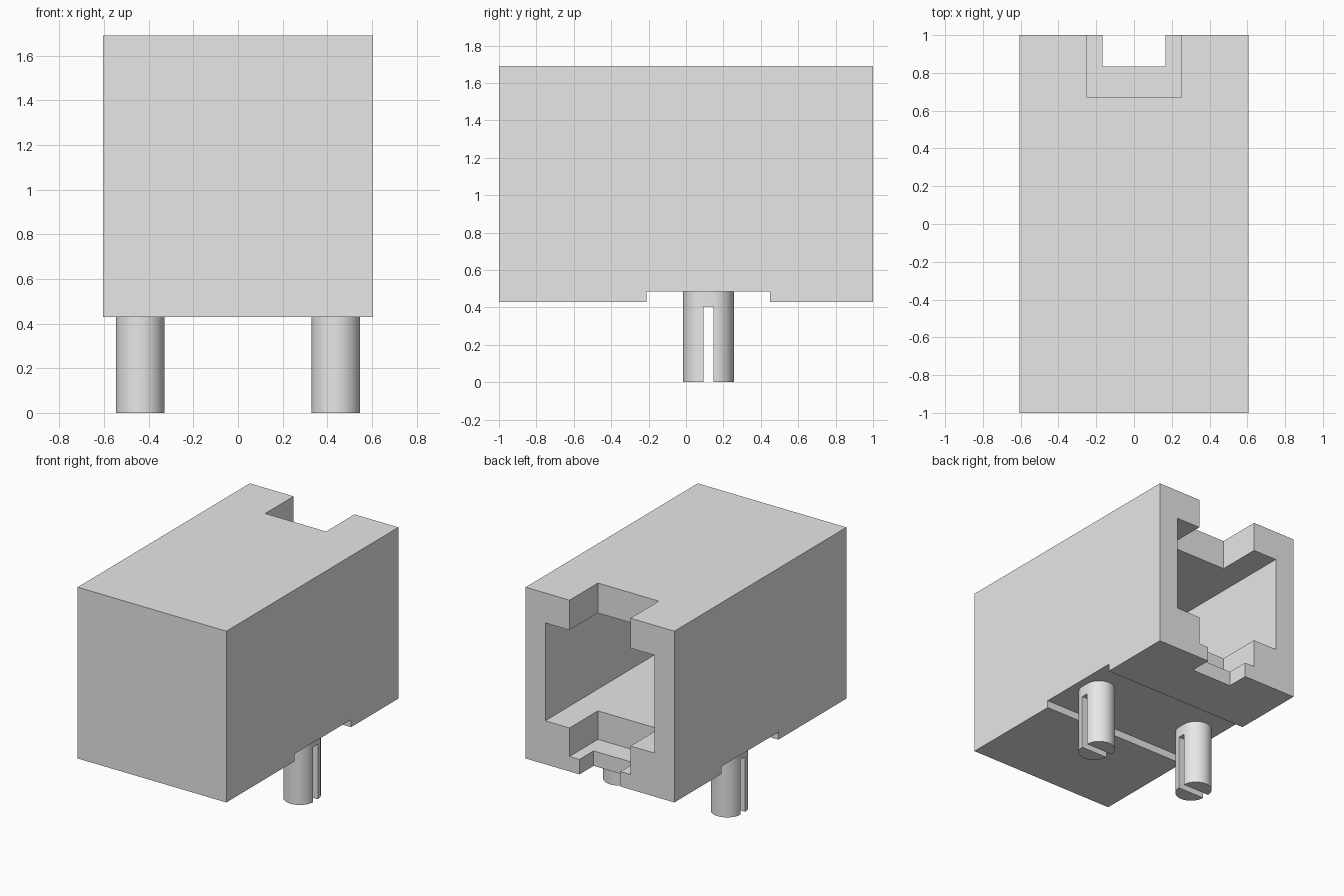
import bpy, bmesh, math

if "Cube" in bpy.data.objects:
    bpy.data.objects.remove(bpy.data.objects["Cube"], do_unlink=True)

grey = bpy.data.materials.new("plain grey")
grey.use_nodes = True
grey.diffuse_color = (0.8, 0.8, 0.8, 1)
grey.node_tree.nodes["Principled BSDF"].inputs["Base Color"].default_value = (0.8, 0.8, 0.8, 1)


def add_object(name, bm):
    bmesh.ops.recalc_face_normals(bm, faces=bm.faces)
    mesh = bpy.data.meshes.new(name)
    bm.to_mesh(mesh)
    bm.free()
    mesh.materials.append(grey)
    obj = bpy.data.objects.new(name, mesh)
    bpy.context.collection.objects.link(obj)
    return obj


def box(name, x, y, z):
    """Box from (min, max) pairs."""
    bm = bmesh.new()
    bmesh.ops.create_cube(bm, size=1)
    for v in bm.verts:
        v.co = [pair[0] if c < 0 else pair[1] for c, pair in zip(v.co, (x, y, z))]
    return add_object(name, bm)


def activate(obj):
    bpy.ops.object.select_all(action="DESELECT")
    obj.select_set(True)
    bpy.context.view_layer.objects.active = obj


def cut(target, cutter):
    cutter.hide_render = True
    mod = target.modifiers.new("cut", "BOOLEAN")
    mod.operation = "DIFFERENCE"
    mod.solver = "EXACT"
    mod.object = cutter
    activate(target)
    bpy.ops.object.modifier_apply(modifier=mod.name)
    bpy.data.objects.remove(cutter, do_unlink=True)


BOTTOM, TOP, CHANNEL = 0.43, 1.69, 0.485

# Housing with a socket opening at the back
housing = box("housing", (-0.605, 0.605), (-1, 1), (BOTTOM, TOP))
cut(housing, box("socket_cavity", (-0.445, 0.445), (-0.8, 1.1), (0.75, 1.47)))
cut(housing, box("latch_notch", (-0.248, 0.248), (0.67, 1.1), (0.54, 1.8)))
cut(housing, box("lower_notch", (-0.167, 0.167), (0.835, 1.1), (0.3, 0.6)))
cut(housing, box("underside_channel", (-0.7, 0.7), (-0.21, 0.45), (0.3, CHANNEL)))

# Split mounting pegs: rounded ends either side of a slot
PEG_X, PEG_Y, RADIUS, HALF_SLOT, STEPS = 0.438, 0.12, 0.109, 0.027, 24


def peg(name, px):
    bm = bmesh.new()
    ring = []
    for end in (1, -1):
        for i in range(STEPS + 1):
            a = math.pi * i / STEPS
            ring.append(bm.verts.new((px + end * RADIUS * math.cos(a),
                                      PEG_Y + end * (HALF_SLOT + RADIUS * math.sin(a)), 0)))
    base = bm.faces.new(ring)
    top = bmesh.ops.extrude_face_region(bm, geom=[base])["geom"]
    for v in top:
        if isinstance(v, bmesh.types.BMVert):
            v.co.z = CHANNEL
    obj = add_object(name, bm)
    cut(obj, box("peg_slot", (px - 0.2, px + 0.2),
                 (PEG_Y - HALF_SLOT, PEG_Y + HALF_SLOT), (-0.1, 0.405)))
    activate(obj)
    bpy.ops.object.shade_smooth_by_angle(angle=math.radians(30))


peg("left_peg", PEG_X)
peg("right_peg", -PEG_X)
